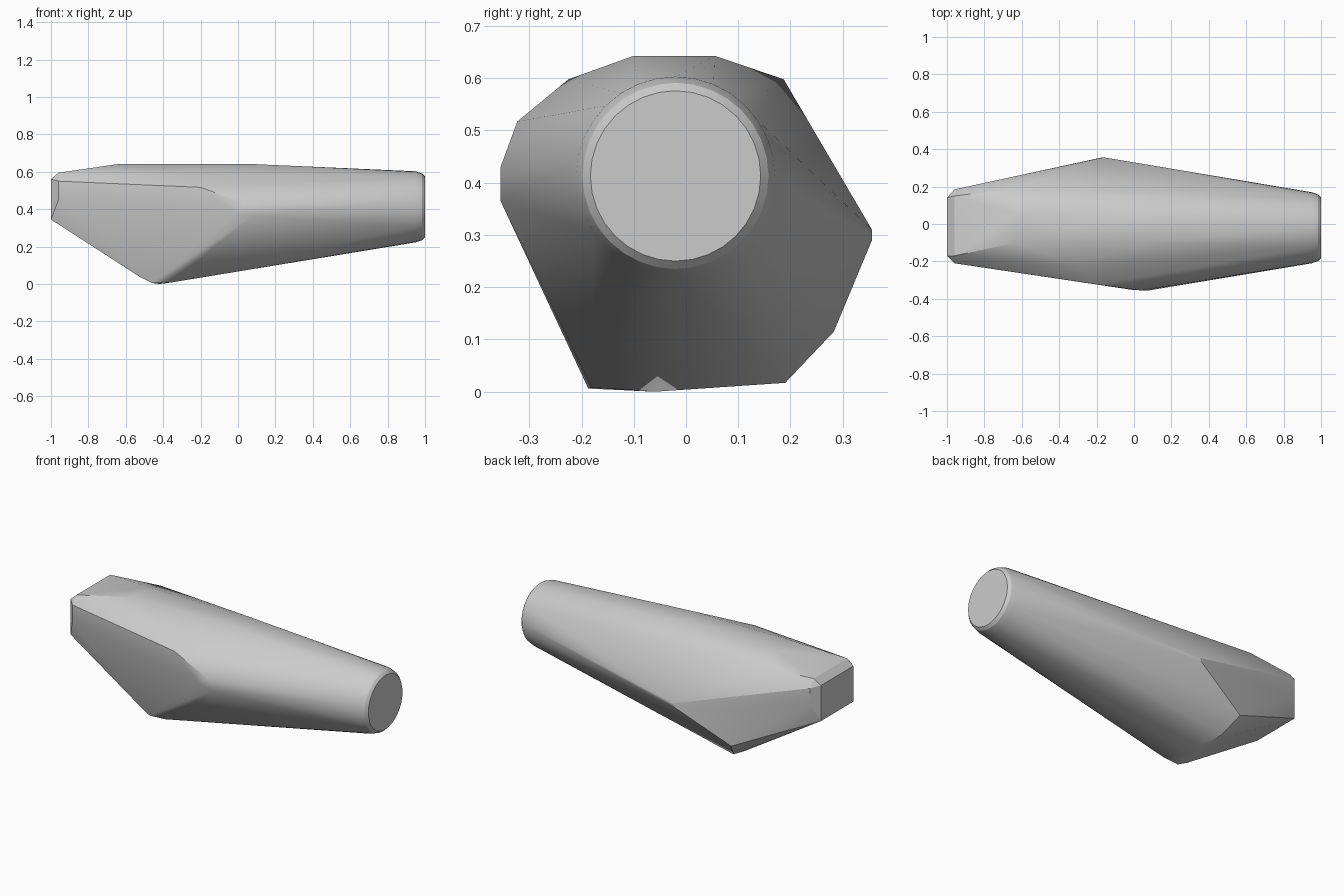
import bpy, bmesh, math

cube = bpy.data.objects.get("Cube")
if cube:
    bpy.data.objects.remove(cube, do_unlink=True)

grey = bpy.data.materials.new("plain grey")
grey.use_nodes = True
grey.diffuse_color = (0.6, 0.6, 0.6, 1)
grey.node_tree.nodes["Principled BSDF"].inputs["Base Color"].default_value = (0.6, 0.6, 0.6, 1)


def ring(x, radius, sides=32):
    """Circle of points across the length of the body."""
    steps = [2 * math.pi * i / sides for i in range(sides)]
    return [(x, -0.02 + radius * math.cos(a), 0.413 + radius * math.sin(a)) for a in steps]


# Round end with a narrow chamfer
points = ring(1, 0.163) + ring(0.985, 0.178) + ring(0.95, 0.19)

# Squared end with chamfered corners
points += [(-1, y, z) for y in (-0.17, 0.14) for z in (0.345, 0.56)]
points += [(-0.96, y, z) for y in (-0.21, 0.185) for z in (0.45, 0.55)]
points += [(-0.96, y, 0.595) for y in (-0.17, 0.15)]

# Flat top
points += [(x, y, 0.643) for x in (-0.63, 0.04) for y in (-0.1, 0.055)]

# Front shoulder
points += [(-0.01, -0.352, 0.38), (0.08, -0.355, 0.365), (0.04, -0.355, 0.43),
           (-0.2, -0.323, 0.517), (-0.3, -0.225, 0.598)]

# Back shoulder
points += [(-0.16, 0.356, 0.31), (-0.17, 0.356, 0.29), (-0.65, 0.187, 0.598),
           (-0.5, 0.283, 0.115)]

# Rounded keel
points += [(-0.52, -0.18, 0.035), (-0.46, -0.187, 0.006), (-0.42, -0.06, 0),
           (-0.36, -0.18, 0.008), (-0.5, 0.15, 0.035), (-0.45, 0.19, 0.017)]

# Wrap the points in a faceted body
bm = bmesh.new()
for p in points:
    bm.verts.new(p)
hull = bmesh.ops.convex_hull(bm, input=bm.verts)
bmesh.ops.delete(bm, geom=[v for v in bm.verts if not v.link_faces], context="VERTS")
bmesh.ops.dissolve_limit(bm, angle_limit=math.radians(0.5), verts=bm.verts, edges=bm.edges)
bmesh.ops.recalc_face_normals(bm, faces=bm.faces)
mesh = bpy.data.meshes.new("body")
bm.to_mesh(mesh)
bm.free()

body = bpy.data.objects.new("body", mesh)
bpy.context.collection.objects.link(body)
mesh.materials.append(grey)
bpy.ops.object.select_all(action="DESELECT")
body.select_set(True)
bpy.context.view_layer.objects.active = body
bpy.ops.object.shade_smooth_by_angle(angle=math.radians(20))
